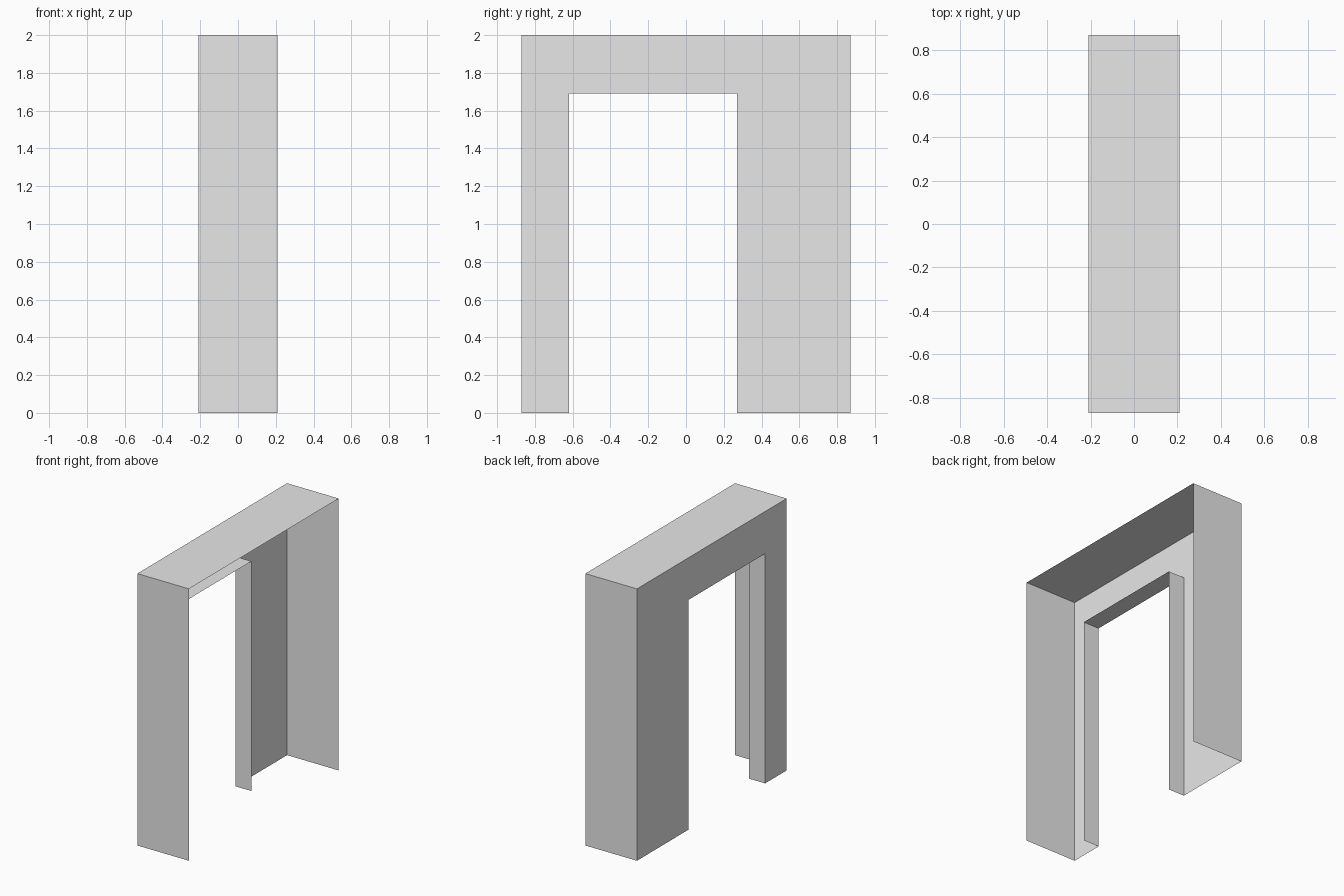
import bpy
import bmesh

cube = bpy.data.objects.get("Cube")
if cube:
    bpy.data.objects.remove(cube, do_unlink=True)

HALF_WIDTH = 0.21
HALF_LENGTH = 0.87
HEIGHT = 2.0
REVEAL_DEPTH = 0.13
OPEN_FRONT, OPEN_BACK, OPEN_TOP = -0.62, 0.27, 1.69

grey = bpy.data.materials.new("light_grey")
grey.use_nodes = True
colour = (0.8, 0.8, 0.8, 1.0)
grey.diffuse_color = colour
grey.node_tree.nodes["Principled BSDF"].inputs["Base Color"].default_value = colour


def finish(name, bm):
    mesh = bpy.data.meshes.new(name)
    bm.to_mesh(mesh)
    bm.free()
    mesh.materials.append(grey)
    obj = bpy.data.objects.new(name, mesh)
    bpy.context.collection.objects.link(obj)


def strip(name, path, x0, x1):
    """Sweep an open (y, z) path along x into a thin folded sheet."""
    bm = bmesh.new()
    rows = [[bm.verts.new((x, y, z)) for x in (x0, x1)] for y, z in path]
    for a, b in zip(rows, rows[1:]):
        bm.faces.new((a[0], a[1], b[1], b[0]))
    finish(name, bm)


def panel(name, outline, x):
    """Fill a (y, z) outline as one flat sheet."""
    bm = bmesh.new()
    bm.faces.new([bm.verts.new((x, y, z)) for y, z in outline])
    finish(name, bm)


outer = [(-HALF_LENGTH, 0), (-HALF_LENGTH, HEIGHT), (HALF_LENGTH, HEIGHT), (HALF_LENGTH, 0)]
opening = [(OPEN_BACK, 0), (OPEN_BACK, OPEN_TOP), (OPEN_FRONT, OPEN_TOP), (OPEN_FRONT, 0)]

# End walls and top
strip("outer_casing", outer, -HALF_WIDTH, HALF_WIDTH)
# Side sheet with the doorway cut out; the other side stays open
panel("side_panel", outer + opening, -HALF_WIDTH)
# Short return around the doorway
strip("doorway_reveal", opening, -HALF_WIDTH, -HALF_WIDTH + REVEAL_DEPTH)
